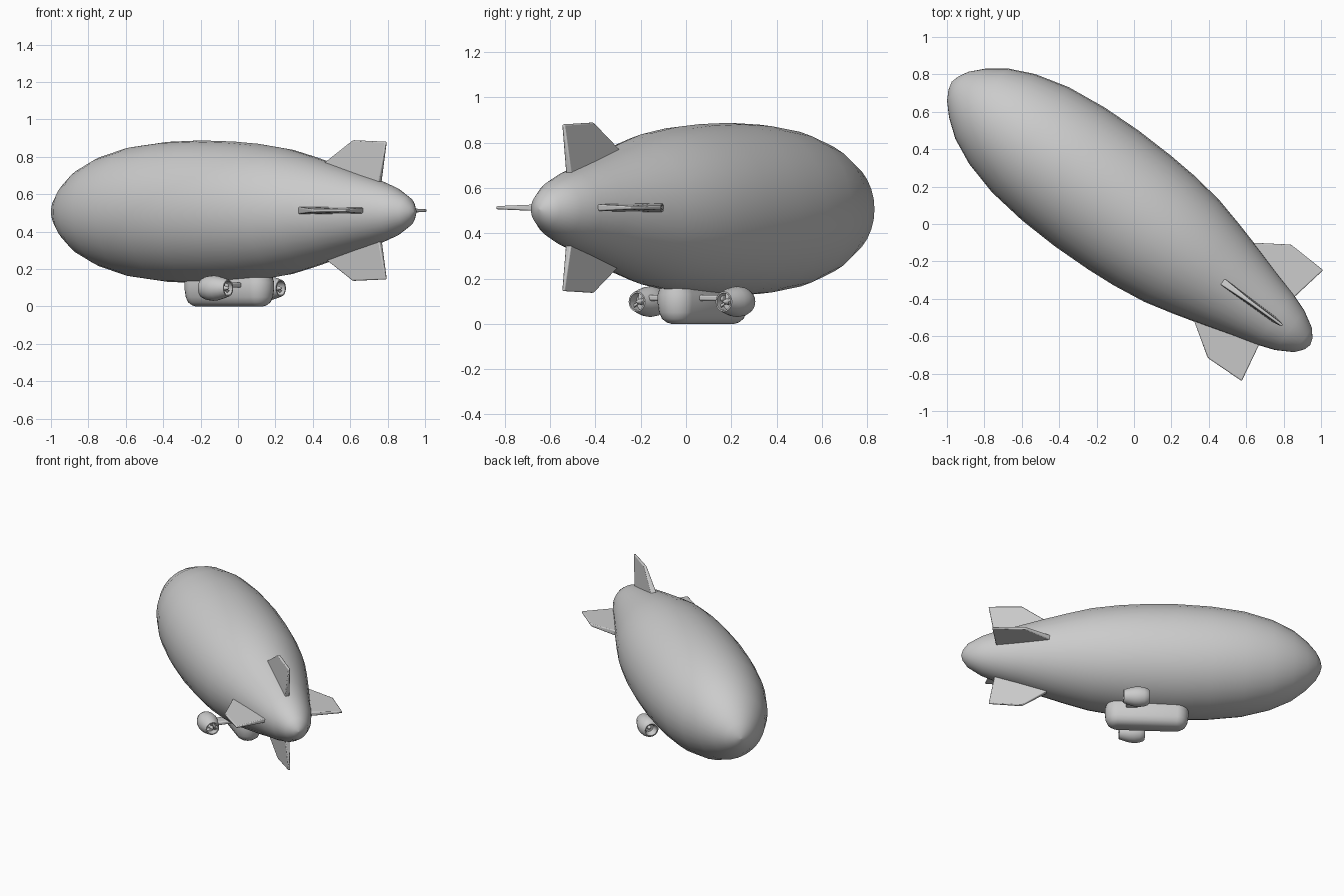
import bpy, bmesh, math
from mathutils import Matrix, Vector

if "Cube" in bpy.data.objects:
    bpy.data.objects.remove(bpy.data.objects["Cube"])

# Local frame: x runs nose to tail along the hull, y is sideways
FRAME = Matrix.Translation((0, 0.04, 0)) @ Matrix.Rotation(math.radians(-36.3), 4, 'Z')


def finish(name, bm, bevel=0.0, angle=40):
    bmesh.ops.recalc_face_normals(bm, faces=bm.faces)
    bm.transform(FRAME)
    me = bpy.data.meshes.new(name)
    bm.to_mesh(me)
    bm.free()
    ob = bpy.data.objects.new(name, me)
    bpy.context.collection.objects.link(ob)
    if bevel:
        m = ob.modifiers.new("bevel", 'BEVEL')
        m.width = bevel
        m.segments = 2
    bpy.ops.object.select_all(action='DESELECT')
    ob.select_set(True)
    bpy.context.view_layer.objects.active = ob
    bpy.ops.object.shade_smooth_by_angle(angle=math.radians(angle))
    return ob


def loft(bm, rings):
    loops = [[bm.verts.new(p) for p in r] for r in rings]
    for a, b in zip(loops, loops[1:]):
        for i in range(len(a)):
            j = (i + 1) % len(a)
            bm.faces.new((a[i], a[j], b[j], b[i]))
    bm.faces.new(loops[0])
    bm.faces.new(loops[-1])


def lathe(bm, profile, y, z, n):
    # Spin (x, radius) points around a line parallel to the hull axis
    loft(bm, [[(x, y + max(r, 0.0005) * math.cos(2 * math.pi * i / n),
                z + max(r, 0.0005) * math.sin(2 * math.pi * i / n))
               for i in range(n)] for x, r in profile])


def box(bm, size, matrix):
    bmesh.ops.create_cube(bm, size=1, matrix=matrix @ Matrix.Diagonal((*size, 1)))


# Hull envelope
bm = bmesh.new()
lathe(bm, [(-1.212, 0), (-1.20, 0.045), (-1.172, 0.096), (-1.11, 0.162), (-1.016, 0.234),
           (-0.877, 0.298), (-0.69, 0.348), (-0.47, 0.374), (-0.25, 0.382), (-0.03, 0.376),
           (0.13, 0.364), (0.315, 0.338), (0.475, 0.298), (0.64, 0.252), (0.80, 0.204),
           (0.93, 0.168), (1.03, 0.132), (1.12, 0.080), (1.155, 0.036), (1.166, 0)],
      0.003, 0.506, 32)
finish("hull", bm, angle=60)

# Four tapered tail fins
outline = [(0.50, 0.20, 0.024), (0.765, 0.376, 0.009), (0.985, 0.368, 0.007), (0.94, 0.13, 0.016)]
for k, name in enumerate(("side_fin_a", "top_fin", "side_fin_b", "bottom_fin")):
    bm = bmesh.new()
    loft(bm, [[(x, r, s * h) for x, r, h in outline] for s in (-1, 1)])
    bm.transform(Matrix.Translation((0, 0, 0.513)) @ Matrix.Rotation(k * math.pi / 2, 4, 'X'))
    finish(name, bm, bevel=0.006)

# Gondola: stacked rounded-end outlines
bm = bmesh.new()
rings = []
for z, inset in ((0, 0.06), (0.006, 0.04), (0.022, 0.019), (0.05, 0.006), (0.09, 0), (0.13, 0), (0.2, 0.02)):
    ring = []
    r = 0.088 - inset
    for i in range(24):
        a = 2 * math.pi * (i + 0.5) / 24
        cx = 0.13 if math.cos(a) > 0 else -0.245
        ring.append((cx + r * math.cos(a), r * math.sin(a), z))
    rings.append(ring)
loft(bm, rings)
finish("gondola", bm, angle=50)

# Engine pods, propellers and struts on both sides
for side, tag in ((-1, "a"), (1, "b")):
    y, z = side * 0.238, 0.098
    bm = bmesh.new()
    lathe(bm, [(-0.045, 0), (-0.02, 0.014), (-0.02, 0.028), (-0.05, 0.032), (-0.06, 0.042), (-0.052, 0.054),
               (-0.025, 0.064), (0.01, 0.068), (0.04, 0.065), (0.075, 0.056), (0.11, 0.045),
               (0.11, 0.038), (0.06, 0.040), (0.06, 0)], y, z, 20)
    finish("engine_pod_" + tag, bm)

    bm = bmesh.new()
    lathe(bm, [(0.055, 0.016), (0.085, 0.014), (0.112, 0.005), (0.115, 0)], y, z, 12)
    for k in range(3):
        m = (Matrix.Translation((0.085, y, z)) @ Matrix.Rotation(k * 2 * math.pi / 3, 4, 'X')
             @ Matrix.Translation((0, 0, 0.022)) @ Matrix.Rotation(0.6, 4, 'Z'))
        box(bm, (0.005, 0.016, 0.032), m)
    finish("propeller_" + tag, bm)

    bm = bmesh.new()
    box(bm, (0.08, 0.15, 0.026), Matrix.Translation((0.045, side * 0.135, 0.114)))
    finish("engine_strut_" + tag, bm, bevel=0.008)
